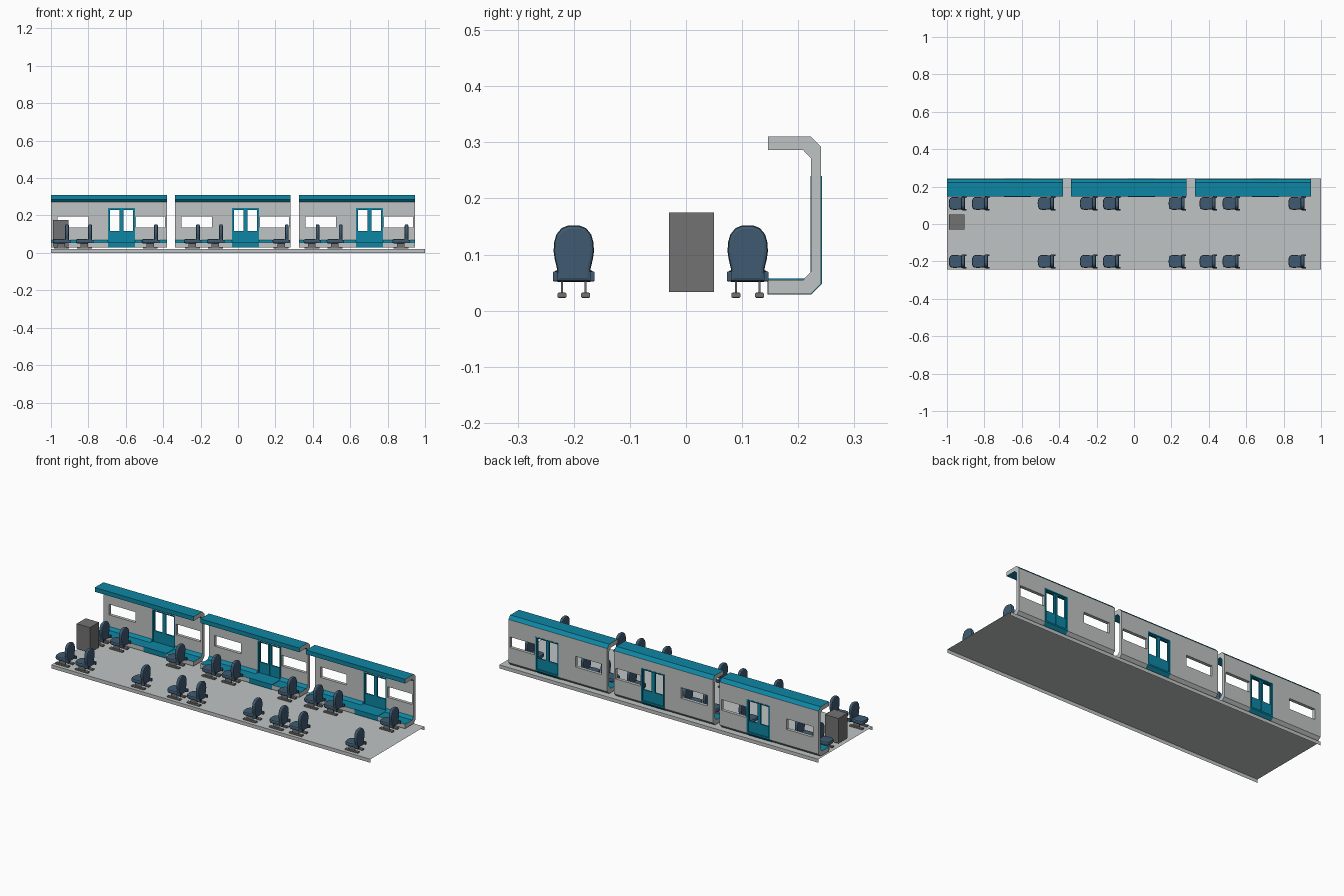
import bpy, bmesh
from math import cos, sin, pi

if "Cube" in bpy.data.objects:
    bpy.data.objects.remove(bpy.data.objects["Cube"])


def material(name, rgb):
    m = bpy.data.materials.new(name)
    m.diffuse_color = (*rgb, 1)
    m.use_nodes = True
    m.node_tree.nodes["Principled BSDF"].inputs["Base Color"].default_value = m.diffuse_color
    return m


GREY = material("light_grey", (0.53, 0.55, 0.55))
TEAL = material("teal", (0.004, 0.24, 0.37))
BLUE = material("seat_blue", (0.05, 0.105, 0.165))
DARK = material("dark_grey", (0.17, 0.17, 0.17))

MAP = {"x": lambda a, b, t: (t, a, b),
       "y": lambda a, b, t: (a, t, b),
       "z": lambda a, b, t: (a, b, t)}


def prism(bm, outline, axis, lo, hi, bevel=0.0):
    """Extrude a 2D outline along an axis, optionally rounding its rims."""
    tmp = bmesh.new()
    face = tmp.faces.new([tmp.verts.new(MAP[axis](a, b, lo)) for a, b in outline])
    ext = bmesh.ops.extrude_face_region(tmp, geom=[face])
    k = "xyz".index(axis)
    for v in ext["geom"]:
        if isinstance(v, bmesh.types.BMVert):
            v.co[k] = hi
    bmesh.ops.recalc_face_normals(tmp, faces=tmp.faces)
    if bevel:
        rims = [e for e in tmp.edges if abs(e.verts[0].co[k] - e.verts[1].co[k]) < 1e-6]
        bmesh.ops.bevel(tmp, geom=rims, offset=bevel, segments=2, profile=0.5,
                        affect="EDGES")
    me = bpy.data.meshes.new("tmp")
    tmp.to_mesh(me)
    tmp.free()
    bm.from_mesh(me)
    bpy.data.meshes.remove(me)


def box(bm, x0, x1, y0, y1, z0, z1, bevel=0.0):
    prism(bm, [(x0, y0), (x1, y0), (x1, y1), (x0, y1)], "z", z0, z1, bevel)


def finish(bm, name, *mats):
    me = bpy.data.meshes.new(name)
    bm.to_mesh(me)
    bm.free()
    for m in mats:
        me.materials.append(m)
    return me


def place(me, name, loc=(0, 0, 0)):
    ob = bpy.data.objects.new(name, me)
    ob.location = loc
    bpy.context.collection.objects.link(ob)
    return ob


def cut(me, holes):
    """Cut box-shaped holes (x0, x1, z0, z1) through a mesh along y."""
    bm = bmesh.new()
    for x0, x1, z0, z1 in holes:
        box(bm, x0, x1, 0.2, 0.3, z0, z1)
    cutter = place(finish(bm, "cutter"), "cutter")
    ob = place(me, "body")
    mod = ob.modifiers.new("cut", "BOOLEAN")
    mod.operation, mod.object, mod.solver = "DIFFERENCE", cutter, "EXACT"
    dg = bpy.context.evaluated_depsgraph_get()
    out = bpy.data.meshes.new_from_object(ob.evaluated_get(dg))
    for o in (ob, cutter):
        bpy.data.objects.remove(o)
    return out


# Floor: open channel with a lip turned down along each long side
bm = bmesh.new()
rows = [(-0.242, 0), (-0.242, 0.02), (0.242, 0.02), (0.242, 0)]
verts = [[bm.verts.new((x, y, z)) for x in (-1, 1)] for y, z in rows]
for a, b in zip(verts, verts[1:]):
    bm.faces.new((a[0], a[1], b[1], b[0]))
place(finish(bm, "floor", GREY), "floor")

# Wall section: C profile with window and door openings
PROFILE = [(0.146, 0.03), (0.223, 0.03), (0.241, 0.048), (0.241, 0.292), (0.223, 0.31),
           (0.146, 0.31), (0.146, 0.286), (0.209, 0.286), (0.223, 0.271),
           (0.223, 0.07), (0.209, 0.055), (0.146, 0.055)]
bm = bmesh.new()
prism(bm, PROFILE, "x", 0, 0.62)
wall = cut(finish(bm, "wall", GREY),
           [(0.036, 0.2, 0.135, 0.195), (0.455, 0.61, 0.135, 0.195),
            (0.305, 0.45, 0.056, 0.24)])
wall.materials.clear()
wall.materials.append(GREY)
wall.materials.append(TEAL)
for p in wall.polygons:
    roof = p.center.z > 0.274
    inner_floor = p.center.z < 0.075 and p.normal.z > 0.3
    p.material_index = int(roof or inner_floor)

# Door: frame, sill and two leaves with window holes
bm = bmesh.new()
prism(bm, [(0.305, 0.055), (0.305, 0.24), (0.45, 0.24), (0.45, 0.055),
           (0.443, 0.055), (0.443, 0.234), (0.312, 0.234), (0.312, 0.055)],
      "y", 0.2222, 0.242)
prism(bm, [(0.145, 0.029), (0.2235, 0.029), (0.242, 0.048), (0.242, 0.057), (0.145, 0.057)],
      "x", 0.305, 0.45)
frame = finish(bm, "door_frame", TEAL)
bm = bmesh.new()
box(bm, 0.312, 0.377, 0.228, 0.236, 0.056, 0.235)
box(bm, 0.378, 0.443, 0.228, 0.236, 0.056, 0.235)
leaves = cut(finish(bm, "door_leaves", TEAL),
             [(0.316, 0.367, 0.118, 0.229), (0.388, 0.439, 0.118, 0.229)])
leaves.materials.clear()
leaves.materials.append(TEAL)

for i, x in enumerate((-1.0, -0.338, 0.325)):
    place(wall, f"wall_{i}", (x, 0, 0))
    place(frame, f"door_frame_{i}", (x, 0, 0))
    place(leaves, f"door_leaves_{i}", (x, 0, 0))

# Seat backrest: rounded outline, wide at the shoulders
half = [(0.031, 0.052), (0.030, 0.075), (0.034, 0.092), (0.036, 0.106), (0.035, 0.122),
        (0.031, 0.136), (0.022, 0.147), (0.010, 0.152)]
bm = bmesh.new()
prism(bm, half + [(-y, z) for y, z in reversed(half)], "x", 0.066, 0.086, 0.006)
for s in (-1, 1):  # hinge blocks beside the backrest
    box(bm, 0.072, 0.094, s * 0.033 - 0.004, s * 0.033 + 0.004, 0.052, 0.07, 0.002)
back = finish(bm, "seat_back", BLUE)

# Seat cushion: rounded front
bm = bmesh.new()
front = [(0.032 - 0.032 * cos(t * pi / 8) ** 0.7, 0.035 * sin(t * pi / 8) ** 0.7)
         for t in range(0, 4)] + [(0.032, 0.035), (0.07, 0.031)]
prism(bm, front + [(x, -y) for x, y in reversed(front[1:])], "z", 0.051, 0.073, 0.007)
cushion = finish(bm, "seat_cushion", BLUE)

# Seat legs: two posts on floor runners
bm = bmesh.new()
for s in (-1, 1):
    y = s * 0.021
    box(bm, 0.006, 0.086, y - 0.008, y + 0.008, 0.023, 0.032, 0.002)
    box(bm, 0.025, 0.065, y - 0.002, y + 0.002, 0.03, 0.054)
legs = finish(bm, "seat_legs", DARK)

n = 0
for start in (-0.99, -0.29, 0.35):
    for dx in (0, 0.123, 0.475):
        for y in (-0.2, 0.11):
            for me in (back, cushion, legs):
                place(me, f"{me.name}_{n}", (start + dx, y, 0))
            n += 1

# Equipment cabinet
bm = bmesh.new()
box(bm, -0.99, -0.906, -0.03, 0.05, 0.033, 0.175)
place(finish(bm, "cabinet", DARK), "cabinet")
